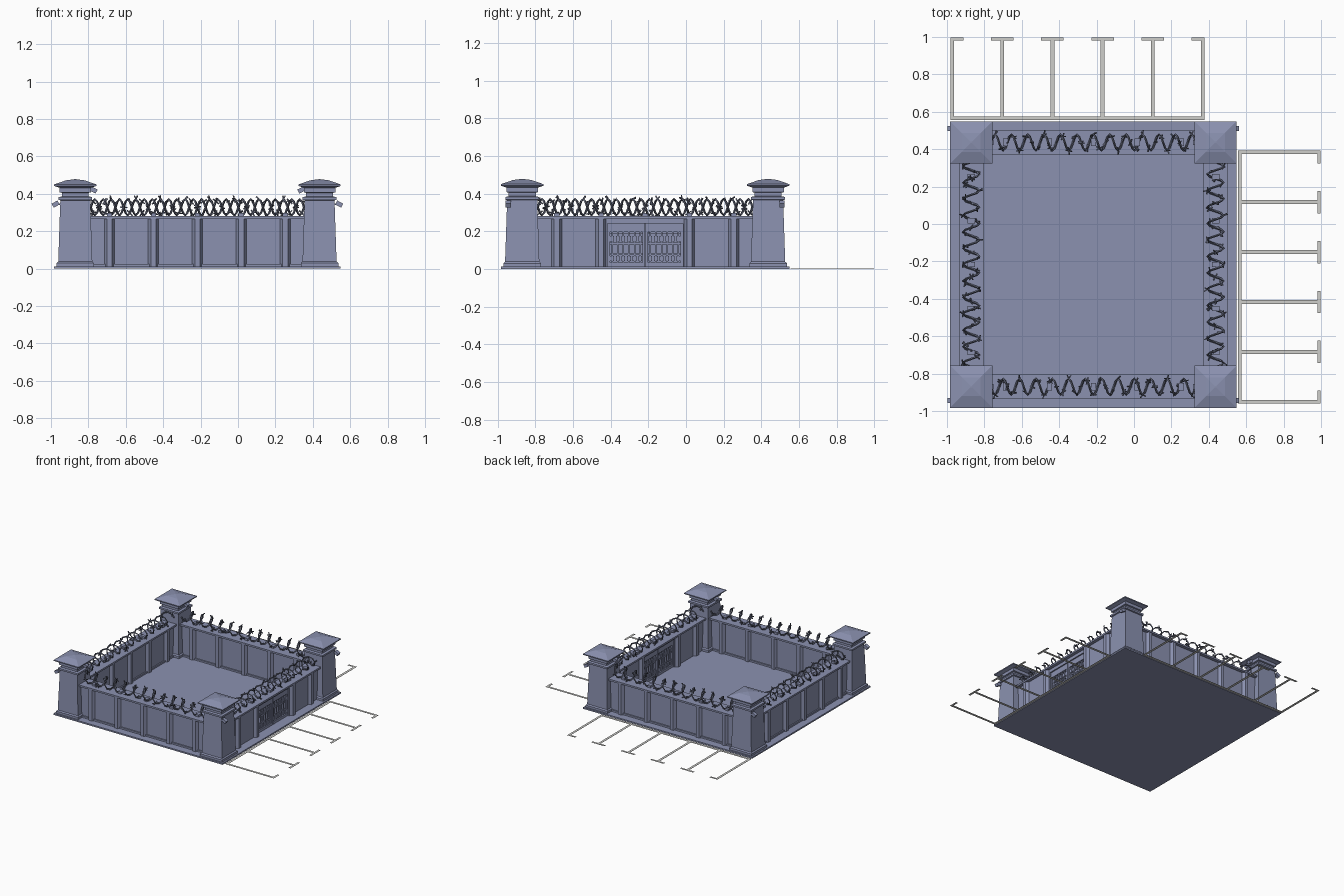
import bpy, bmesh, math, random
from mathutils import Matrix, Vector

if "Cube" in bpy.data.objects:
    bpy.data.objects.remove(bpy.data.objects["Cube"])

random.seed(4)
C = Vector((-0.217, -0.217, 0))   # centre of the yard
R = 0.653                         # wall / tower offset from that centre


def material(name, rgb):
    m = bpy.data.materials.new(name)
    m.diffuse_color = (*rgb, 1)
    m.use_nodes = True
    m.node_tree.nodes["Principled BSDF"].inputs["Base Color"].default_value = m.diffuse_color
    return m


SLATE = material("slate_blue", (0.258, 0.285, 0.434))
WIRE = material("dark_steel", (0.13, 0.143, 0.205))
PAINT = material("pale_line_paint", (0.62, 0.62, 0.60))


def finish(name, bm, mat, matrix=Matrix()):
    bmesh.ops.recalc_face_normals(bm, faces=bm.faces[:])
    me = bpy.data.meshes.new(name)
    bm.to_mesh(me)
    bm.free()
    me.materials.append(mat)
    ob = bpy.data.objects.new(name, me)
    ob.matrix_world = matrix
    bpy.context.collection.objects.link(ob)
    return ob


def box(bm, x0, x1, y0, y1, z0, z1, m=Matrix()):
    t = Matrix.Translation(((x0 + x1) / 2, (y0 + y1) / 2, (z0 + z1) / 2))
    bmesh.ops.create_cube(bm, size=1, matrix=m @ t @ Matrix.Diagonal((x1 - x0, y1 - y0, z1 - z0, 1)))


def prism(bm, pts, z0, z1):
    lo = [bm.verts.new((x, y, z0)) for x, y in pts]
    hi = [bm.verts.new((x, y, z1)) for x, y in pts]
    bm.faces.new(lo)
    bm.faces.new(hi)
    for i in range(len(pts)):
        j = (i + 1) % len(pts)
        bm.faces.new((lo[i], lo[j], hi[j], hi[i]))


def square_stack(bm, profile):
    """Square tower lofted through (half_width, z) rings."""
    rings = [[bm.verts.new((sx * h, sy * h, z)) for sx, sy in ((-1, -1), (1, -1), (1, 1), (-1, 1))]
             for h, z in profile]
    bm.faces.new(rings[0])
    bm.faces.new(rings[-1])
    for a, b in zip(rings, rings[1:]):
        for i in range(4):
            j = (i + 1) % 4
            bm.faces.new((a[i], a[j], b[j], b[i]))


# base slab
bm = bmesh.new()
box(bm, -0.983, 0.549, -0.983, 0.549, 0, 0.012)
finish("base_slab", bm, SLATE)


# coiled barbed wire along local x, centred on the wall
def barbed_wire(name, matrix):
    bm = bmesh.new()
    turns, steps, r, half = 13, 8, 0.044, 0.57
    n = turns * steps
    path = [Vector((-half + 2 * half * i / n, r * math.cos(2 * math.pi * i / steps),
                    0.328 + r * math.sin(2 * math.pi * i / steps))) for i in range(n + 1)]
    rings = []
    for i, p in enumerate(path):
        t = (path[min(i + 1, n)] - path[max(i - 1, 0)]).normalized()
        a = t.cross(Vector((1, 0, 0))).normalized()
        b = t.cross(a)
        rings.append([bm.verts.new(p + 0.006 * (a * math.cos(k * math.pi / 2) + b * math.sin(k * math.pi / 2)))
                      for k in range(4)])
        # barbs: two crossed spikes
        if i % 3 == 1:
            for _ in range(2):
                rot = Matrix.Rotation(random.uniform(0, 6.28), 4, Vector((random.uniform(-1, 1), random.uniform(-1, 1), 1)))
                box(bm, -0.02, 0.02, -0.003, 0.003, -0.003, 0.003, Matrix.Translation(p) @ rot @ Matrix.Rotation(0.8, 4, 'Y'))
    for a, b in zip(rings, rings[1:]):
        for k in range(4):
            bm.faces.new((a[k], a[(k + 1) % 4], b[(k + 1) % 4], b[k]))
    bm.faces.new(rings[0])
    bm.faces.new(rings[-1])
    finish(name, bm, WIRE, matrix)


# four walls: local x runs along the wall, local -y faces outwards
for k, side in enumerate(("front", "right", "back", "left")):
    M = Matrix.Translation(C) @ Matrix.Rotation(k * math.pi / 2, 4, 'Z') @ Matrix.Translation((0, -R, 0))
    gate = side == "right"
    bm = bmesh.new()
    if gate:   # leave an opening for the gate
        box(bm, -0.6, -0.2, -0.04, 0.04, 0.01, 0.27)
        box(bm, 0.2, 0.6, -0.04, 0.04, 0.01, 0.27)
        box(bm, -0.2, 0.2, -0.04, 0.04, 0.24, 0.27)
    else:
        box(bm, -0.6, 0.6, -0.04, 0.04, 0.01, 0.27)
        box(bm, -0.6, 0.6, -0.05, 0.05, 0.01, 0.025)
    finish(side + "_wall", bm, SLATE, M)
    bm = bmesh.new()
    box(bm, -0.6, 0.6, -0.066, 0.066, 0.266, 0.28)
    finish(side + "_coping", bm, SLATE, M)
    # chamfered posts and wire holders
    bm = bmesh.new()
    for i in range(-2, 3):
        u = i * 0.235
        if not (gate and i == 0):
            prism(bm, [(u - 0.028, -0.04), (u - 0.014, -0.062), (u + 0.014, -0.062), (u + 0.028, -0.04),
                       (u + 0.028, 0.04), (u + 0.014, 0.062), (u - 0.014, 0.062), (u - 0.028, 0.04)], 0.012, 0.27)
        box(bm, u - 0.014, u + 0.014, -0.02, 0.02, 0.28, 0.297)
    finish(side + "_posts", bm, SLATE, M)
    barbed_wire(side + "_barbed_wire", M)
    if gate:
        # two barred gate leaves
        for s, leaf in ((-1, "left"), (1, "right")):
            bm = bmesh.new()
            x0, x1 = sorted((s * 0.003, s * 0.2))
            box(bm, x0, x1, -0.03, 0.03, 0.195, 0.24)
            box(bm, x0, x1, -0.03, 0.03, 0.014, 0.035)
            box(bm, x0, x0 + 0.012, -0.03, 0.03, 0.035, 0.195)
            box(bm, x1 - 0.012, x1, -0.03, 0.03, 0.035, 0.195)
            box(bm, x0, x1, -0.012, 0.012, 0.035, 0.19)
            finish(leaf + "_gate_leaf", bm, SLATE, M)
            bm = bmesh.new()
            for i in range(6):
                u = x0 + 0.024 + i * 0.03
                box(bm, u - 0.004, u + 0.004, -0.024, 0.024, 0.035, 0.195)
                for z in (0.055, 0.16):
                    box(bm, u - 0.01, u + 0.01, -0.027, 0.027, z - 0.014, z + 0.014)
            for z in (0.078, 0.135):
                box(bm, x0, x1, -0.02, 0.02, z - 0.005, z + 0.005)
            finish(leaf + "_gate_bars", bm, SLATE, M)

# four corner towers with roofs and floodlights
for sx in (-1, 1):
    for sy in (-1, 1):
        tag = ("left" if sx < 0 else "right") + ("_front" if sy < 0 else "_back")
        M = Matrix.Translation(C + Vector((sx * R, sy * R, 0)))
        bm = bmesh.new()
        square_stack(bm, [(0.1, 0.012), (0.1, 0.03), (0.091, 0.038), (0.08, 0.365), (0.09, 0.368),
                          (0.09, 0.382), (0.072, 0.386), (0.072, 0.405), (0.084, 0.408), (0.084, 0.436)])
        finish(tag + "_tower", bm, SLATE, M)
        bm = bmesh.new()
        square_stack(bm, [(0.084, 0.432), (0.113, 0.442), (0.113, 0.45), (0.05, 0.472), (0.004, 0.478)])
        finish(tag + "_tower_roof", bm, SLATE, M)
        bm = bmesh.new()
        # outer light low on the corner, inner light under the roof
        for px, py, z, d in ((0.105 * sx, 0.074 * sy, 0.345, sx), (-0.098 * sx, 0, 0.42, -sx)):
            T = Matrix.Translation((px, py, z)) @ Matrix.Rotation(d * 0.5, 4, 'Y')
            box(bm, -0.018, 0.018, -0.014, 0.014, -0.012, 0.012, T)
            box(bm, -0.04, 0.01, -0.005, 0.005, -0.004, 0.004,
                Matrix.Translation((px, py, z)) @ Matrix.Diagonal((d, 1, 1, 1)))
        finish(tag + "_floodlights", bm, SLATE, M)


# parking bay lines: local x along the row, y away from the wall
def parking(name, matrix, start, pitch):
    bm = bmesh.new()
    end = start + 5 * pitch
    w = 0.01
    top = 0.0015
    box(bm, start - w, end + w, 0.555, 0.575, 0, top)
    for i in range(6):
        u = start + i * pitch
        box(bm, u - w, u + w, 0.575, 0.98, 0, top)
        box(bm, u - (w if i == 0 else 0.06), u + (w if i == 5 else 0.06), 0.98, 0.998, 0, top)
    finish(name, bm, PAINT, matrix)


parking("back_parking_lines", Matrix(), -0.972, 0.268)
parking("right_parking_lines", Matrix.Rotation(-math.pi / 2, 4, 'Z'), -0.384, 0.267)
